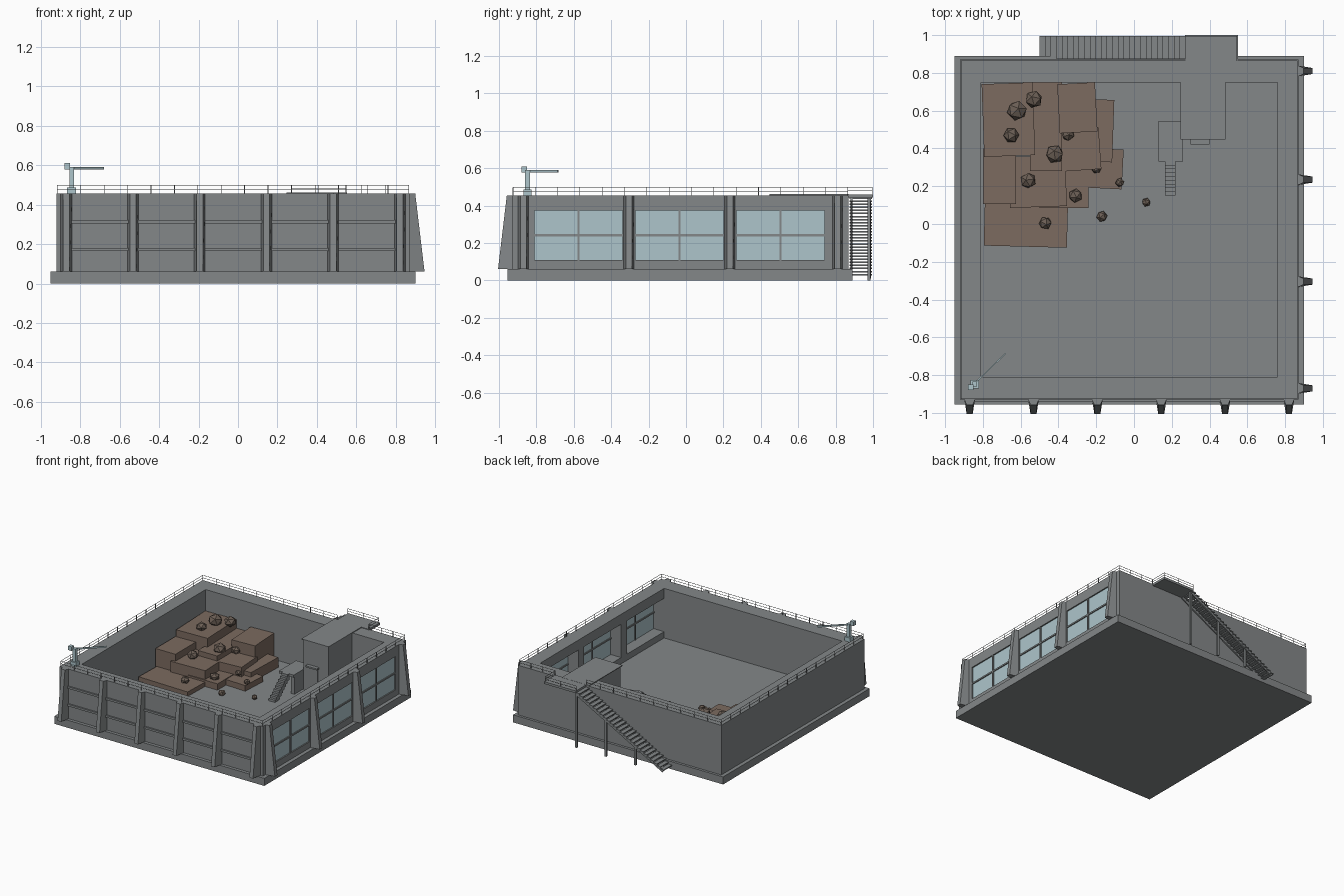
import bpy, bmesh, random
from math import atan2, hypot, radians
from mathutils import Matrix, Vector

random.seed(4)
if "Cube" in bpy.data.objects:
    bpy.data.objects.remove(bpy.data.objects["Cube"], do_unlink=True)


def material(name, rgb):
    m = bpy.data.materials.new(name)
    m.use_nodes = True
    m.diffuse_color = (*rgb, 1)
    m.node_tree.nodes["Principled BSDF"].inputs["Base Color"].default_value = (*rgb, 1)
    return m


GREY = material("concrete grey", (0.23, 0.245, 0.25))
BLUE = material("pale glass blue", (0.42, 0.56, 0.6))
EARTH = material("earth brown", (0.2, 0.145, 0.115))
STONE = material("stone brown", (0.15, 0.115, 0.092))


class Part:
    """Collects simple solids into one named object."""

    def __init__(self, name, mat):
        self.name, self.mat, self.bm = name, mat, bmesh.new()

    def box(self, x0, x1, y0, y1, z0, z1, turn=0):
        c = Vector(((x0 + x1) / 2, (y0 + y1) / 2, (z0 + z1) / 2))
        m = Matrix.Translation(c) @ Matrix.Rotation(radians(turn), 4, "Z")
        m = m @ Matrix.Diagonal((x1 - x0, y1 - y0, z1 - z0, 1))
        bmesh.ops.create_cube(self.bm, size=1, matrix=m)
        return self

    def bar(self, a, b, t, h=None):
        a, b = Vector(a), Vector(b)
        d = b - a
        m = Matrix.Translation((a + b) / 2) @ d.to_track_quat("X", "Z").to_matrix().to_4x4()
        m = m @ Matrix.Diagonal((d.length, t, h or t, 1))
        bmesh.ops.create_cube(self.bm, size=1, matrix=m)
        return self

    def done(self):
        mesh = bpy.data.meshes.new(self.name)
        bmesh.ops.recalc_face_normals(self.bm, faces=self.bm.faces)
        self.bm.to_mesh(mesh)
        self.bm.free()
        mesh.materials.append(self.mat)
        ob = bpy.data.objects.new(self.name, mesh)
        bpy.context.collection.objects.link(ob)
        return ob


# Foundation and enclosure walls
BASE, TOP = 0.06, 0.455
X0, X1, Y0, Y1 = -0.92, 0.87, -0.93, 0.87
IX0, IX1, IY0, IY1 = -0.81, 0.76, -0.81, 0.75
Part("foundation", GREY).box(-0.95, 0.9, -0.955, 0.89, 0, BASE).done()
Part("front_wall", GREY).box(X0, X1, Y0, IY0, BASE, TOP).done()
Part("back_wall", GREY).box(X0, X1, IY1, Y1, BASE, TOP).done()
Part("right_wall", GREY).box(X0, IX0, IY0, IY1, BASE, TOP).done()

# Window wall with deep openings
bays = [(-0.81, -0.34), (-0.27, 0.2), (0.27, 0.74)]
SILL, HEAD = 0.11, 0.375
wall = Part("window_wall", GREY)
wall.box(IX1, X1, IY0, IY1, BASE, SILL).box(IX1, X1, IY0, IY1, HEAD, TOP)
edges = [bays[0][1], bays[1][0], bays[1][1], bays[2][0], bays[2][1], IY1]
for a, b in zip(edges[::2], edges[1::2]):
    wall.box(IX1, X1, a, b, SILL, HEAD)
wall.done()
glass = Part("window_glass", BLUE)
frame = Part("window_mullions", GREY)
for a, b in bays:
    mid = (a + b) / 2
    glass.box(0.852, 0.86, a, b, SILL, HEAD)
    frame.box(0.846, 0.868, mid - 0.006, mid + 0.006, SILL, HEAD)
    frame.box(0.846, 0.868, a, b, 0.235, 0.247)
glass.done()
frame.done()


# Battered buttresses: trapezoid plan, outer face leaning in
def buttress(part, at, side):
    rows = []
    for z, out in ((BASE, 0.075), (TOP, 0.028)):
        plan = ((-0.028, 0), (-0.016, out), (0.016, out), (0.028, 0))
        rows.append([part.bm.verts.new((at + s, Y0 - d, z) if side == "front"
                                       else (X1 + d, at + s, z)) for s, d in plan])
    low, high = rows
    part.bm.faces.new(low)
    part.bm.faces.new(high)
    for i in range(4):
        j = (i + 1) % 4
        part.bm.faces.new((low[i], low[j], high[j], high[i]))


front_x = [-0.87 + 0.338 * i for i in range(6)]
side_y = [-0.87, -0.305, 0.235, 0.81]
butts = Part("buttresses", GREY)
for x in front_x:
    buttress(butts, x, "front")
for y in side_y:
    buttress(butts, y, "side")
butts.done()

# Horizontal ribs across the front panels
ribs = Part("front_ribs", GREY)
for a, b in zip(front_x, front_x[1:]):
    for z in (0.173, 0.313):
        ribs.box(a, b, Y0 - 0.012, Y0, z - 0.008, z + 0.008)
ribs.done()

# Outside landing and stair with posts
DECK = 0.46
landing = Part("landing", GREY).box(0.27, 0.55, 0.86, 1.0, DECK - 0.018, DECK)
landing.done()
stair = Part("outside_stair", GREY)
steps = 26
for i in range(steps):
    x = -0.5 + 0.77 * i / steps
    z = 0.035 + (DECK - 0.035) * i / steps
    stair.box(x, x + 0.034, 0.873, 0.995, z - 0.008, z)
for y in (0.885, 0.985):
    stair.bar((-0.49, y, 0.02), (0.28, y, 0.435), 0.01, 0.022)
stair.done()
posts = Part("stair_posts", GREY)
for x, z in ((0.28, 0.44), (0.02, 0.29), (-0.24, 0.15)):
    posts.box(x - 0.008, x + 0.008, 0.97, 0.986, 0, z)
posts.done()

# Inner tower with door, canopy, low platform and steps
Part("tower", GREY).box(0.26, 0.48, 0.45, IY1, BASE, TOP).done()
Part("tower_roof", GREY).box(0.245, 0.485, 0.447, 0.87, TOP, TOP + 0.006).done()
Part("tower_door", GREY).box(0.31, 0.39, 0.443, 0.45, BASE, 0.25).done()
Part("door_canopy", GREY).box(0.3, 0.4, 0.42, 0.45, 0.26, 0.272).done()
inner = Part("inner_platform", GREY).box(0.13, 0.26, 0.33, 0.545, 0.2, 0.22)
inner.box(0.225, 0.255, 0.345, 0.53, BASE, 0.2).done()
inside = Part("inner_steps", GREY)
for i in range(9):
    y = 0.15 + 0.02 * i
    z = BASE + 0.0178 * (i + 1)
    inside.box(0.165, 0.22, y, y + 0.021, max(BASE, z - 0.05), z)
inside.done()


# Thin railings
def railing(part, path, z, height=0.042, gap=0.12):
    for (ax, ay), (bx, by) in zip(path, path[1:]):
        n = max(1, round(hypot(bx - ax, by - ay) / gap))
        for i in range(n + 1):
            x, y = ax + (bx - ax) * i / n, ay + (by - ay) * i / n
            part.bar((x, y, z), (x, y, z + height), 0.003)
        for h in (height / 2, height):
            part.bar((ax, ay, z + h), (bx, by, z + h), 0.0022)


rails = Part("railings", GREY)
railing(rails, [(0.27, 0.865), (X0 + 0.005, 0.865), (X0 + 0.005, -0.925),
                (0.865, -0.925), (0.865, 0.865), (0.55, 0.865)], TOP)
railing(rails, [(0.27, 0.995), (0.545, 0.995), (0.545, 0.865)], DECK, 0.038)
rails.done()

# Earth terraces: x range, y range, top, slight turn
terraces = [
    (-0.8, -0.53, 0.36, 0.745, 0.29, 2), (-0.8, -0.625, 0.105, 0.4, 0.235, 0),
    (-0.55, -0.38, 0.28, 0.75, 0.22, 0), (-0.4, -0.2, 0.485, 0.745, 0.27, 3),
    (-0.31, -0.11, 0.33, 0.66, 0.14, -2), (-0.66, -0.36, 0.09, 0.36, 0.18, 2),
    (-0.52, -0.18, 0.28, 0.5, 0.18, 4), (-0.79, -0.35, -0.12, 0.3, 0.095, -1.5),
    (-0.5, -0.24, 0.085, 0.32, 0.11, 0), (-0.32, -0.06, 0.19, 0.4, 0.105, -3),
]
earth = Part("earth_terraces", EARTH)
for x0, x1, y0, y1, top, turn in terraces:
    earth.box(x0, x1, y0, y1, BASE, top, turn)
earth.done()

# Loose boulders: x, y, height of centre, radius
boulders = [
    (-0.62, 0.6, 0.32, 0.055), (-0.53, 0.66, 0.31, 0.047), (-0.65, 0.47, 0.31, 0.042),
    (-0.35, 0.475, 0.2, 0.036), (-0.42, 0.37, 0.235, 0.05), (-0.2, 0.295, 0.13, 0.028),
    (-0.56, 0.23, 0.2, 0.043), (-0.31, 0.15, 0.125, 0.038), (-0.47, 0.005, 0.11, 0.035),
    (-0.17, 0.04, 0.075, 0.03), (0.065, 0.115, 0.075, 0.024), (-0.075, 0.22, 0.12, 0.025),
]
rocks = Part("boulders", STONE)
for x, y, z, r in boulders:
    turn = Matrix.Rotation(random.uniform(0, 6), 4, Vector((random.random(), 1, random.random())))
    new = bmesh.ops.create_icosphere(rocks.bm, subdivisions=1, radius=r,
                                     matrix=Matrix.Translation((x, y, z)) @ turn)
    for v in new["verts"]:
        v.co.z = z + (v.co.z - z) * 0.85
rocks.done()

# Corner crane with a diagonal arm
crane = Part("corner_crane", BLUE)
crane.box(-0.865, -0.82, -0.87, -0.825, TOP, 0.487)
crane.box(-0.854, -0.83, -0.86, -0.835, 0.487, 0.59)
crane.box(-0.88, -0.85, -0.88, -0.85, 0.577, 0.61)
crane.bar((-0.865, -0.865, 0.583), (-0.68, -0.685, 0.583), 0.006, 0.012)
crane.done()
